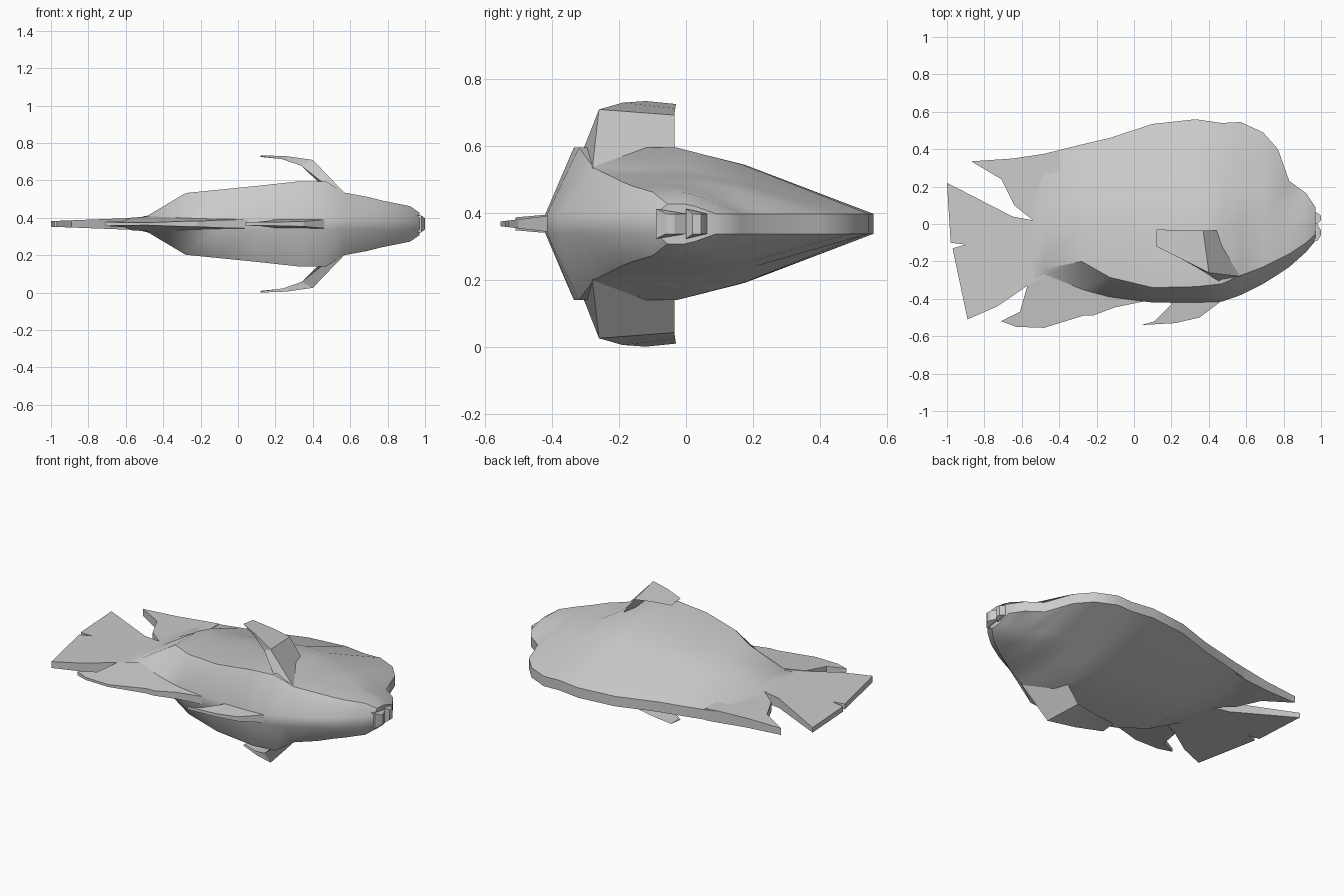
import bpy
import bmesh
import math

cube = bpy.data.objects.get("Cube")
if cube:
    bpy.data.objects.remove(cube, do_unlink=True)

MID = 0.367   # height of the symmetry plane
EDGE = 0.03   # half width of the rim running round the body

grey = bpy.data.materials.new("plain_grey")
grey.use_nodes = True
colour = (0.6, 0.6, 0.6, 1)
grey.diffuse_color = colour
grey.node_tree.nodes["Principled BSDF"].inputs["Base Color"].default_value = colour


def finish(name, bm, angle):
    """Turn a bmesh into a shaded object."""
    bmesh.ops.recalc_face_normals(bm, faces=bm.faces)
    bmesh.ops.triangulate(bm, faces=[f for f in bm.faces if len(f.verts) > 4])
    mesh = bpy.data.meshes.new(name)
    bm.to_mesh(mesh)
    bm.free()
    mesh.materials.append(grey)
    obj = bpy.data.objects.new(name, mesh)
    bpy.context.collection.objects.link(obj)
    bpy.ops.object.select_all(action='DESELECT')
    obj.select_set(True)
    bpy.context.view_layer.objects.active = obj
    bpy.ops.object.shade_smooth_by_angle(angle=math.radians(angle))
    return obj


def loft(name, rings, angle):
    """Skin a row of equal-sized closed rings and cap both ends."""
    bm = bmesh.new()
    rows = [[bm.verts.new(p) for p in ring] for ring in rings]
    for a, b in zip(rows, rows[1:]):
        for i in range(len(a)):
            j = (i + 1) % len(a)
            bm.faces.new((a[i], a[j], b[j], b[i]))
    bm.faces.new(rows[0])
    bm.faces.new(rows[-1])
    return finish(name, bm, angle)


def plate(name, outline, half):
    """Flat fin whose half thickness follows a rule."""
    bm = bmesh.new()
    top = [bm.verts.new((x, y, MID + half(x, y))) for x, y in outline]
    low = [bm.verts.new((x, y, MID - half(x, y))) for x, y in outline]
    bm.faces.new(top)
    bm.faces.new(low)
    for i in range(len(top)):
        bm.faces.new((top[i - 1], top[i], low[i], low[i - 1]))
    return finish(name, bm, 20)


# Body stations: x, back y, belly y, ridge y, half thickness
stations = [
    (-.54, .365, -.305, -.22, .032),
    (-.48, .375, -.28, -.24, .046),
    (-.28, .425, -.35, -.2, .165),
    (-.13, .46, -.39, -.285, .18),
    (.1, .535, -.42, -.34, .203),
    (.33, .56, -.42, -.335, .228),
    (.47, .54, -.415, -.32, .228),
    (.57, .545, -.38, -.275, .167),
    (.69, .49, -.32, -.23, .145),
    (.77, .4, -.27, -.19, .125),
    (.83, .23, -.23, -.16, .113),
    (.92, .165, -.15, -.1, .095),
    (.97, .09, -.09, -.055, .06),
]


def body_ring(x, back, belly, ridge, h):
    # Flat flank above the ridge, then a straight slope to the back rim
    side = [(belly, EDGE)]
    for t, k in ((0, 1), (.34, 1), (.57, .74), (1, 0)):
        side.append((ridge + t * (back - ridge), EDGE + k * (h - EDGE)))
    ring = side + [(y, -z) for y, z in reversed(side)]
    return [(x, y, MID + z) for y, z in ring]


loft("body", [body_ring(*s) for s in stations], 35)

# Lips: two small blocks with a notch between them
for name, lo, hi in (("upper_lip", 0, .07), ("lower_lip", -.09, 0)):
    mid = (lo + hi) / 2
    rings = []
    for x, a, b, h in ((.95, lo, hi, .045), (.98, lo, hi * .85, .045),
                       (1, mid - .015, mid + .01, EDGE)):
        rings.append([(x, a, MID - h), (x, b, MID - EDGE),
                      (x, b, MID + EDGE), (x, a, MID + h)])
    loft(name, rings, 20)


def tail_half(x, y):
    return .015 + max(0, min(1, (x + 1) / .52)) * .02


def lower_half(x, y):
    return .007 + max(0, (y + .555) / .135) * .016


# Fins lying in the symmetry plane
plate("dorsal_fin", [(-.4, .39), (-.48, .375), (-.65, .35), (-.87, .335),
                     (-.71, .24), (-.64, .1), (-.54, .02), (-.4, .05)], tail_half)
plate("tail_fin", [(-.4, .04), (-.54, .02), (-.65, .04), (-1, .22),
                   (-.98, -.1), (-.9, -.11), (-.97, -.13), (-.89, -.51),
                   (-.73, -.44), (-.57, -.33), (-.48, -.28), (-.4, -.25)], tail_half)
plate("anal_fin", [(-.4, -.26), (-.48, -.28), (-.57, -.33), (-.61, -.47),
                   (-.71, -.52), (-.63, -.55), (-.48, -.555), (-.27, -.49),
                   (-.22, -.49), (-.1, -.445), (.05, -.415), (-.1, -.36)], lower_half)
plate("pelvic_fin", [(.18, -.4), (.2, -.43), (.11, -.52), (.04, -.54),
                     (.22, -.53), (.35, -.5), (.47, -.41)], lower_half)

# Pectoral fins, mirrored: wedge sections from root to swept tip
pectoral = [
    [(.57, -.28, .165), (.49, -.035, .165), (.46, -.31, .215)],
    [(.4, -.26, .342), (.37, -.035, .325), (.34, -.235, .31)],
    [(.26, -.19, .362), (.25, -.032, .345), (.24, -.18, .345)],
    [(.12, -.12, .367), (.12, -.03, .358), (.125, -.115, .36)],
]
for name, side in (("upper_pectoral_fin", 1), ("lower_pectoral_fin", -1)):
    loft(name, [[(x, y, MID + side * z) for x, y, z in ring] for ring in pectoral], 25)
